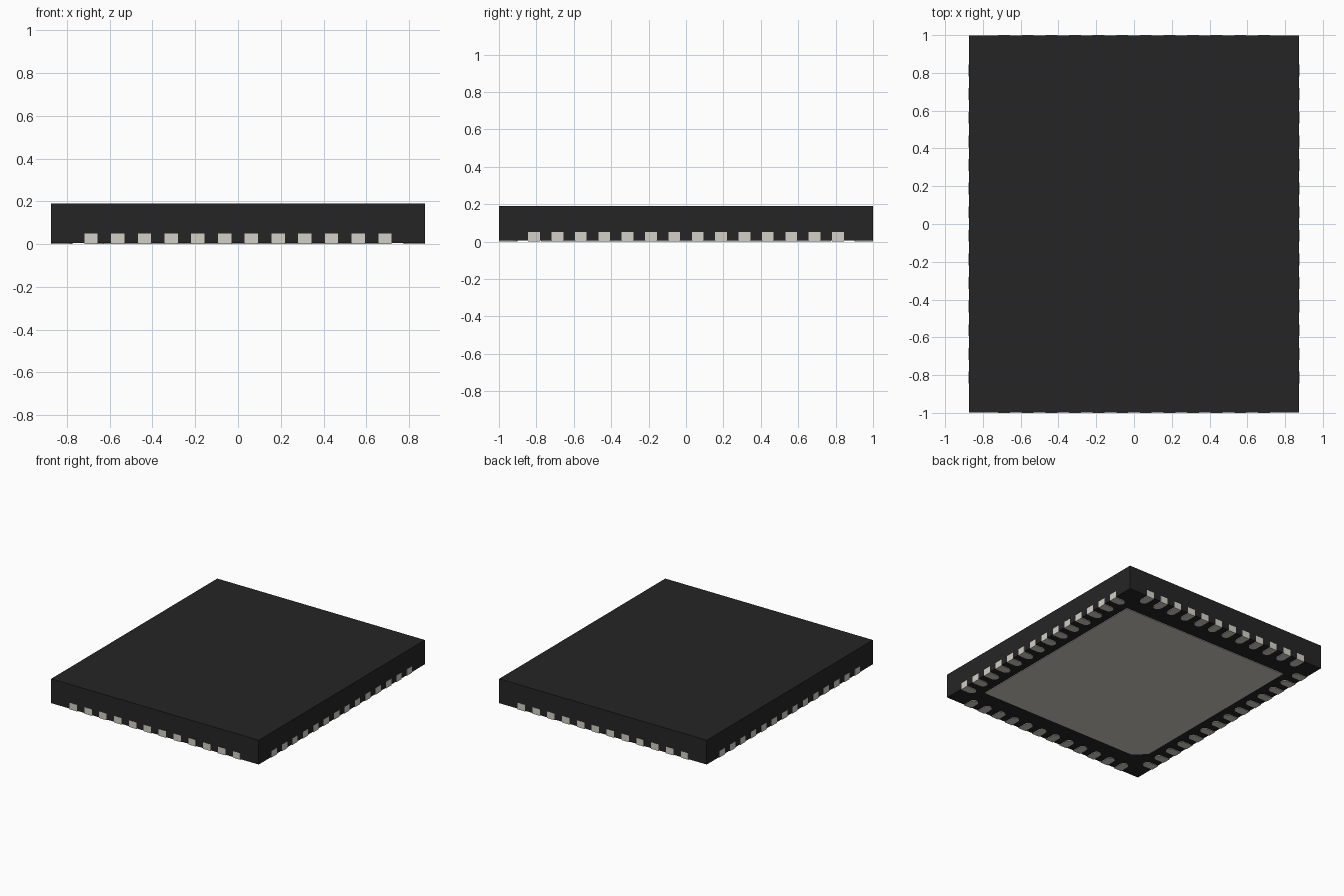
import bpy, bmesh, math

if "Cube" in bpy.data.objects:
    bpy.data.objects.remove(bpy.data.objects["Cube"], do_unlink=True)

HALF_X, HALF_Y, TOP = 0.875, 1.0, 0.19
PITCH, PIN_W, PIN_L, METAL_H = 0.125, 0.0625, 0.1, 0.05
STANDOFF, PROUD = 0.005, 0.001


def material(name, color):
    mat = bpy.data.materials.new(name)
    mat.use_nodes = True
    mat.diffuse_color = (*color, 1)
    mat.node_tree.nodes["Principled BSDF"].inputs["Base Color"].default_value = (*color, 1)
    return mat


def prism(name, outline, z0, z1, mat):
    """Extrude a counter-clockwise outline from z0 up to z1."""
    bm = bmesh.new()
    face = bm.faces.new([bm.verts.new((x, y, z0)) for x, y in outline])
    ext = bmesh.ops.extrude_face_region(bm, geom=[face], use_keep_orig=True)
    verts = [g for g in ext["geom"] if isinstance(g, bmesh.types.BMVert)]
    bmesh.ops.translate(bm, verts=verts, vec=(0, 0, z1 - z0))
    bmesh.ops.recalc_face_normals(bm, faces=bm.faces)
    mesh = bpy.data.meshes.new(name)
    bm.to_mesh(mesh)
    bm.free()
    mesh.materials.append(mat)
    obj = bpy.data.objects.new(name, mesh)
    bpy.context.collection.objects.link(obj)
    return obj


black = material("black plastic", (0.019, 0.0185, 0.0185))
metal = material("grey metal", (0.645, 0.638, 0.572))

# Moulded body, held just above the ground
bx, by = HALF_X - PROUD, HALF_Y - PROUD
prism("body", [(-bx, -by), (bx, -by), (bx, by), (-bx, by)], STANDOFF, TOP, black)

# Thermal pad with one chamfered corner
px, py, c = 0.715, 0.775, 0.085
prism("thermal_pad", [(-px + c, -py), (px, -py), (px, py), (-px, py), (-px, -py + c)],
      0, METAL_H, metal)

# Contact outline: flat outer end at the origin, round inner end along +y
r = PIN_W / 2
arc = [(r * math.cos(a), PIN_L - r + r * math.sin(a))
       for a in (math.pi * i / 10 for i in range(11))]
pin_outline = [(-r, 0), (r, 0)] + arc
pin_mesh = None


def pin_row(side, count, edge, angle):
    """Place one row of contacts, turned by angle about the centre."""
    global pin_mesh
    for i in range(count):
        s = (i - (count - 1) / 2) * PITCH
        name = f"{side}_contact_{i + 1}"
        if pin_mesh is None:
            obj = prism(name, pin_outline, 0, METAL_H, metal)
            pin_mesh = obj.data
        else:
            obj = bpy.data.objects.new(name, pin_mesh)
            bpy.context.collection.objects.link(obj)
        ca, sa = math.cos(angle), math.sin(angle)
        obj.location = (s * ca + edge * sa, s * sa - edge * ca, 0)
        obj.rotation_euler.z = angle


# Contacts on all four sides
pin_row("front", 12, HALF_Y, 0)
pin_row("left", 14, HALF_X, math.pi / 2)
pin_row("back", 12, HALF_Y, math.pi)
pin_row("right", 14, HALF_X, -math.pi / 2)
